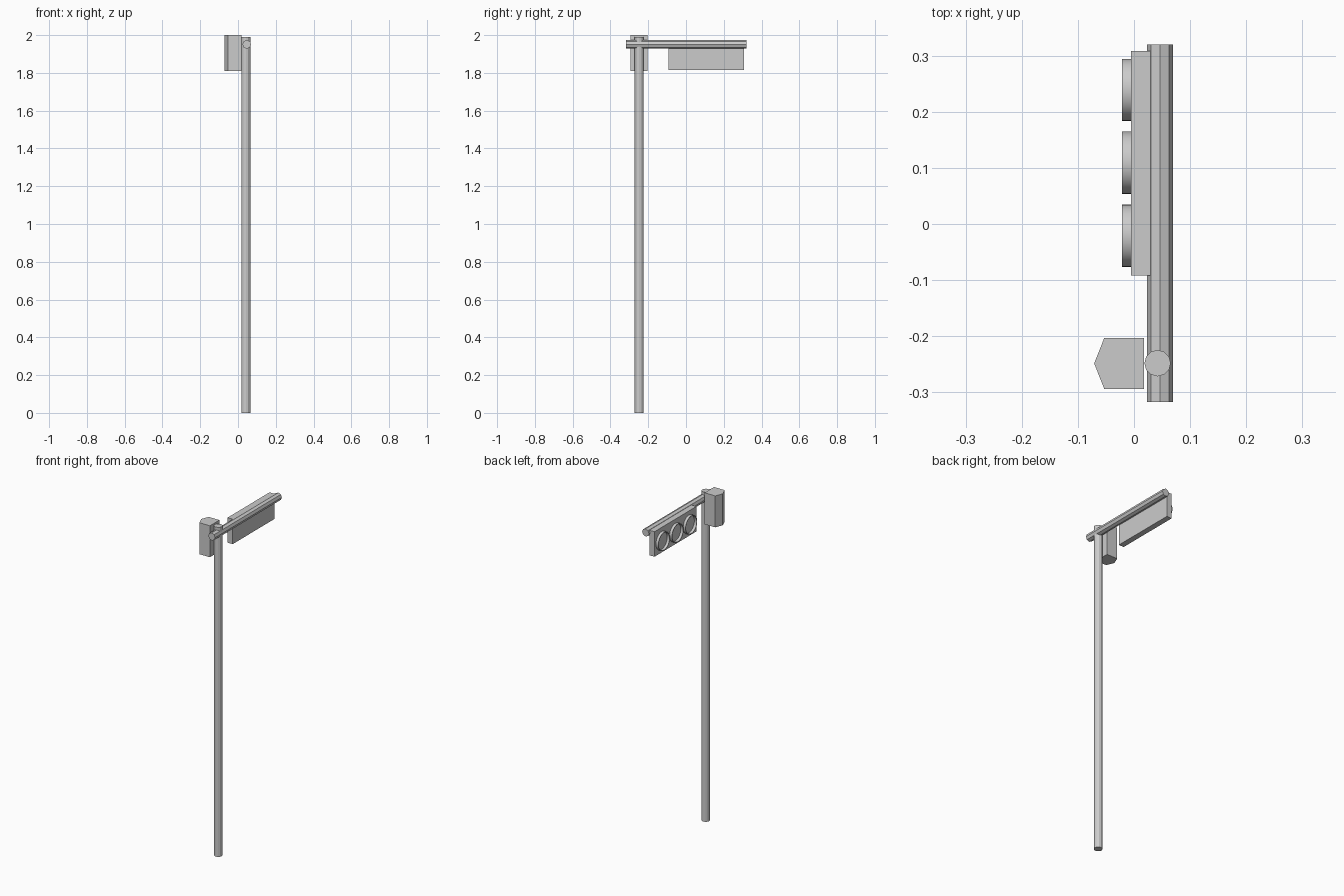
import bpy, bmesh, math
from mathutils import Matrix

if "Cube" in bpy.data.objects:
    bpy.data.objects.remove(bpy.data.objects["Cube"])


def finish(name, bm):
    bmesh.ops.recalc_face_normals(bm, faces=bm.faces)
    me = bpy.data.meshes.new(name)
    bm.to_mesh(me)
    bm.free()
    ob = bpy.data.objects.new(name, me)
    bpy.context.collection.objects.link(ob)
    return ob


def rod(name, centre, radius, length, sides, rot=Matrix()):
    bm = bmesh.new()
    bmesh.ops.create_cone(bm, cap_ends=True, segments=sides, radius1=radius,
                          radius2=radius, depth=length,
                          matrix=Matrix.Translation(centre) @ rot)
    return finish(name, bm)


def prism(name, outline, z0, z1):
    bm = bmesh.new()
    face = bm.faces.new([bm.verts.new((x, y, z0)) for x, y in outline])
    up = bmesh.ops.extrude_face_region(bm, geom=[face])["geom"]
    bmesh.ops.translate(bm, vec=(0, 0, z1 - z0),
                        verts=[v for v in up if isinstance(v, bmesh.types.BMVert)])
    return finish(name, bm)


def visor(name, y, z, x0, x1, r_out, r_in, sides=32):
    # short open tube around the x axis
    bm = bmesh.new()
    rings = []
    for x, r in ((x0, r_out), (x1, r_out), (x1, r_in), (x0, r_in)):
        rings.append([bm.verts.new((x, y + r * math.cos(2 * math.pi * i / sides),
                                    z + r * math.sin(2 * math.pi * i / sides)))
                      for i in range(sides)])
    for k in range(4):
        a, b = rings[k], rings[(k + 1) % 4]
        for i in range(sides):
            j = (i + 1) % sides
            f = bm.faces.new((a[i], a[j], b[j], b[i]))
            f.smooth = k in (0, 2)
    ob = finish(name, bm)
    for e in ob.data.edges:
        va, vb = (ob.data.vertices[v].co for v in e.vertices)
        e.use_edge_sharp = abs(va.x - vb.x) < 1e-5
    return ob


# upright pole and horizontal arm
rod("pole", (0.042, -0.248, 0.995), 0.0235, 1.99, 12)
rod("arm", (0.0465, 0.001, 1.951), 0.023, 0.637, 8, Matrix.Rotation(math.pi / 2, 4, 'X'))

# side signal box with a pointed front
prism("crossing_signal_box",
      [(0.018, -0.203), (-0.053, -0.203), (-0.071, -0.2485),
       (-0.053, -0.294), (0.018, -0.294)], 1.81, 2.0)

# hanging signal panel with three visors
prism("signal_panel",
      [(-0.005, -0.092), (0.029, -0.092), (0.029, 0.308), (-0.005, 0.308)],
      1.815, 1.966)
for i in range(3):
    visor(f"lamp_visor_{i + 1}", -0.021 + 0.13 * i, 1.886, -0.0215, -0.004, 0.0555, 0.0515)
